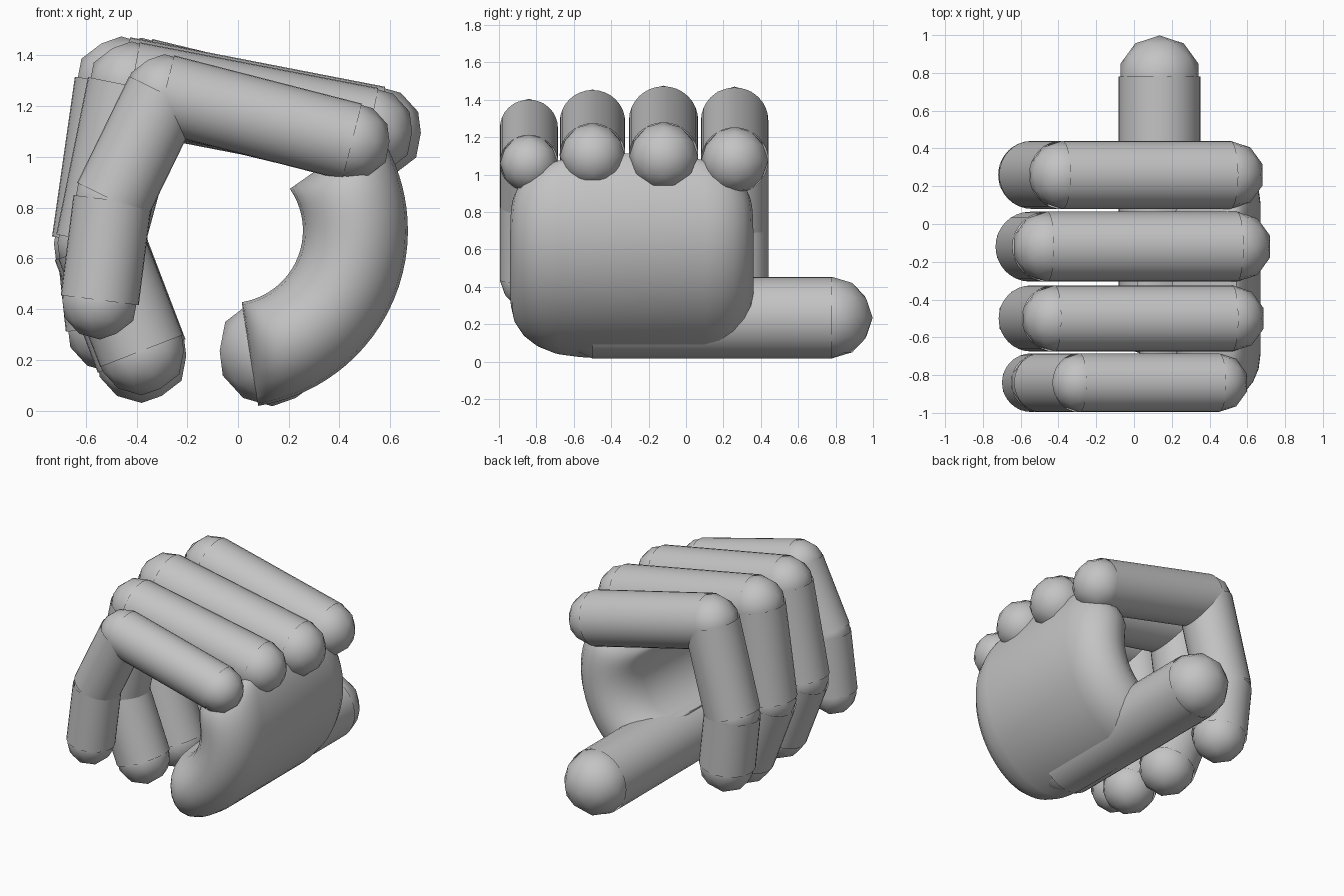
import bpy, bmesh, math
from mathutils import Vector

cube = bpy.data.objects.get("Cube")
if cube:
    bpy.data.objects.remove(cube, do_unlink=True)

grey = bpy.data.materials.new("plain_grey")
grey.use_nodes = True
grey.diffuse_color = (0.55, 0.55, 0.55, 1)
grey.node_tree.nodes["Principled BSDF"].inputs["Base Color"].default_value = grey.diffuse_color


def finish(name, bm):
    """Turn a bmesh into a smooth-shaded grey object."""
    bmesh.ops.recalc_face_normals(bm, faces=bm.faces)
    mesh = bpy.data.meshes.new(name)
    bm.to_mesh(mesh)
    bm.free()
    mesh.materials.append(grey)
    obj = bpy.data.objects.new(name, mesh)
    bpy.context.collection.objects.link(obj)
    bpy.ops.object.select_all(action="DESELECT")
    obj.select_set(True)
    bpy.context.view_layer.objects.active = obj
    bpy.ops.object.shade_smooth_by_angle(angle=math.radians(40))
    return obj


def digit(name, joints, radius):
    """Chain of round bones with a ball at every joint."""
    bm = bmesh.new()
    points = [Vector(p) for p in joints]
    for p in points:
        ball = bmesh.ops.create_icosphere(bm, subdivisions=2, radius=radius)
        bmesh.ops.translate(bm, verts=ball["verts"], vec=p)
    for a, b in zip(points, points[1:]):
        bone = bmesh.ops.create_cone(bm, cap_ends=False, segments=32, radius1=radius,
                                     radius2=radius, depth=(b - a).length)
        turn = (b - a).to_track_quat("Z", "Y").to_matrix()
        bmesh.ops.rotate(bm, verts=bone["verts"], matrix=turn)
        bmesh.ops.translate(bm, verts=bone["verts"], vec=(a + b) / 2)
    finish(name, bm)


# Fingers: y position, radius, then x/z of knuckle, middle joint, end joint, tip
fingers = {
    "little_finger": (-0.84, 0.155, [(0.45, 1.06), (-0.29, 1.25), (-0.495, 0.83), (-0.545, 0.435)]),
    "ring_finger": (-0.50, 0.175, [(0.52, 1.10), (-0.42, 1.28), (-0.545, 0.66), (-0.38, 0.235)]),
    "middle_finger": (-0.12, 0.185, [(0.545, 1.095), (-0.46, 1.29), (-0.55, 0.66), (-0.38, 0.215)]),
    "index_finger": (0.26, 0.18, [(0.51, 1.075), (-0.38, 1.29), (-0.54, 0.70), (-0.50, 0.33)]),
}
for name, (y, radius, path) in fingers.items():
    digit(name, [(x, y, z) for x, z in path], radius)

# Thumb
digit("thumb", [(0.135, -0.5, 0.235), (0.135, 0.78, 0.235)], 0.218)


# Palm: rounded slab swept around an arc, narrowing at both ends
def palm():
    bm = bmesh.new()
    centre_x, centre_z, centre_y = -0.03, 0.71, -0.29
    mid_radius, half_thick, half_width, edge = 0.493, 0.207, 0.65, 0.25
    start, end = math.radians(-81), math.radians(35)
    steps, arc = 40, 10
    rings = []
    for i in range(steps + 1):
        s = -math.cos(math.pi * i / steps)      # denser rings near the ends
        angle = start + (end - start) * (s + 1) / 2
        width = half_width * (1 - abs(0.99 * s) ** 6) ** (1 / 6)
        ring = []
        for side in (1, -1):
            for k in range(arc + 1):
                a = side * math.pi / 2 - side * math.pi * k / arc
                y = centre_y + side * (width - edge + edge * math.cos(a))
                r = mid_radius + half_thick * math.sin(a)
                ring.append(bm.verts.new((centre_x + r * math.cos(angle), y,
                                          centre_z + r * math.sin(angle))))
        rings.append(ring)
    count = len(rings[0])
    for low, high in zip(rings, rings[1:]):
        for k in range(count):
            n = (k + 1) % count
            bm.faces.new((low[k], low[n], high[n], high[k]))
    bm.faces.new(rings[0])
    bm.faces.new(rings[-1])
    finish("palm", bm)


palm()
